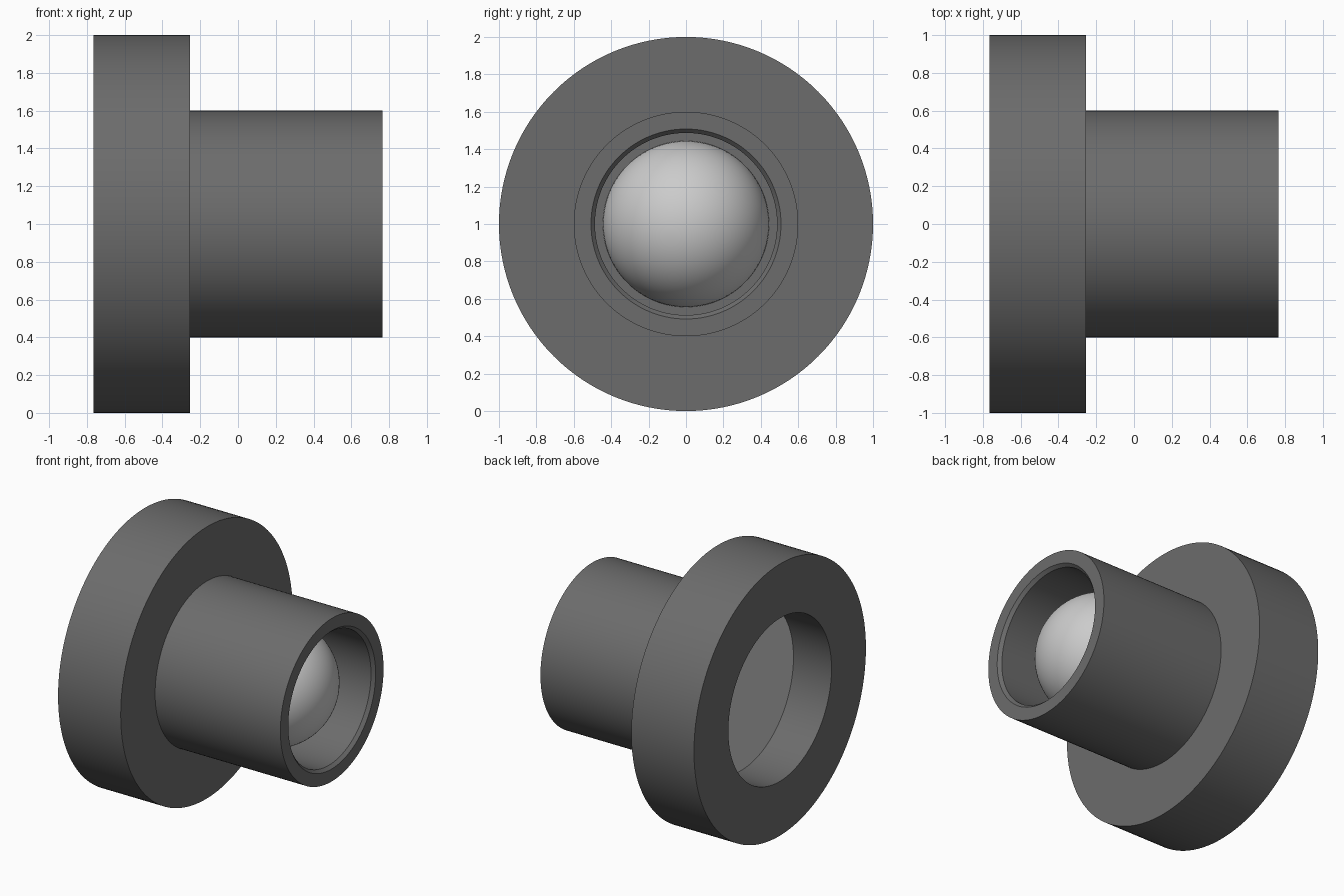
import bpy, bmesh, math
from mathutils import Matrix

if "Cube" in bpy.data.objects:
    bpy.data.objects.remove(bpy.data.objects["Cube"])

SEGMENTS = 128
AXIS_Z = 1.0


def lathe(name, profile, closed, material=None):
    """Revolve (x, radius) points around the horizontal x axis at z = 1."""
    bm = bmesh.new()
    verts = [bm.verts.new((x, 0, r)) for x, r in profile]
    pairs = list(zip(verts, verts[1:]))
    if closed:
        pairs.append((verts[-1], verts[0]))
    edges = [bm.edges.new(p) for p in pairs]
    bmesh.ops.spin(bm, geom=verts + edges, cent=(0, 0, 0), axis=(1, 0, 0),
                   angle=math.tau, steps=SEGMENTS, use_merge=False)
    bmesh.ops.remove_doubles(bm, verts=bm.verts, dist=1e-4)
    bmesh.ops.recalc_face_normals(bm, faces=bm.faces)
    bmesh.ops.transform(bm, matrix=Matrix.Translation((0, 0, AXIS_Z)), verts=bm.verts)
    mesh = bpy.data.meshes.new(name)
    bm.to_mesh(mesh)
    bm.free()
    obj = bpy.data.objects.new(name, mesh)
    bpy.context.collection.objects.link(obj)
    if material:
        mesh.materials.append(material)
    bpy.ops.object.select_all(action='DESELECT')
    obj.select_set(True)
    bpy.context.view_layer.objects.active = obj
    bpy.ops.object.shade_smooth_by_angle(angle=math.radians(30))
    return obj


dark = bpy.data.materials.new("dark_housing")
dark.diffuse_color = (0.15, 0.15, 0.15, 1)
dark.use_nodes = True
dark.node_tree.nodes["Principled BSDF"].inputs["Base Color"].default_value = dark.diffuse_color

# Wide rear flange with an open bore
lathe("flange", [(-0.765, 0.60), (-0.765, 1.0), (-0.255, 1.0), (-0.255, 0.60)], True, dark)

# Front barrel: chamfered mouth, deep bore and a seat ring around the lens
LENS_R, LENS_X = 0.444, 0.285
lathe("barrel", [(-0.255, LENS_R), (-0.255, 0.60), (0.765, 0.60), (0.765, 0.508),
                 (0.742, 0.487), (LENS_X, 0.487), (LENS_X, LENS_R)], True, dark)

# Lens: flat rear disc, hidden shaft and domed front
dome = [(LENS_X + LENS_R * math.sin(a), LENS_R * math.cos(a))
        for a in (math.pi / 2 * i / 24 for i in range(25))]
lathe("lens", [(-0.455, 0), (-0.455, 0.60), (-0.255, 0.60), (-0.255, LENS_R)] + dome, False)
